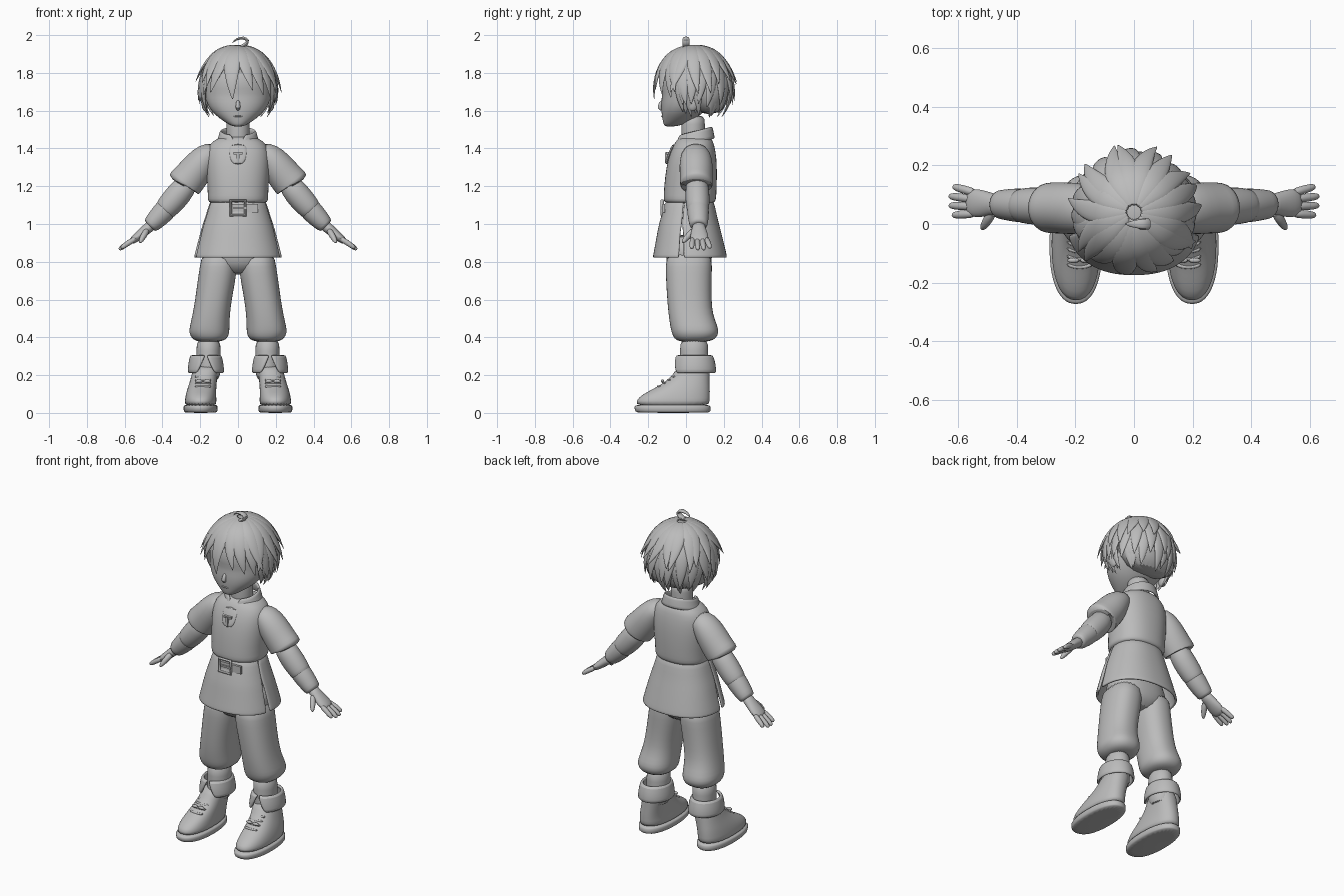
import bpy, bmesh, random
from math import sin, cos, pi, radians
from mathutils import Vector

random.seed(4)
if "Cube" in bpy.data.objects:
    bpy.data.objects.remove(bpy.data.objects["Cube"])

clay = bpy.data.materials.new("plain grey")
clay.use_nodes = True
clay.diffuse_color = (0.5, 0.5, 0.5, 1)
clay.node_tree.nodes["Principled BSDF"].inputs["Base Color"].default_value = clay.diffuse_color


def power(value, exponent):
    return abs(value) ** exponent * (1 if value >= 0 else -1)


def ring(z, half, front, back, cx=0, arc=None, tilt=0, p=2.3):
    """Horizontal rounded section, or only an arc of one."""
    count = 28
    start, end = arc or (0, 2 * pi)
    points = []
    for i in range(count):
        t = start + (end - start) * i / (count - 1 if arc else count)
        points.append(Vector((cx + half * power(cos(t), 2 / p),
                              (front + back) / 2 + (back - front) / 2 * power(sin(t), 2 / p),
                              z + tilt * sin(t))))
    return points


def tube(path, ref=(0, 1, 0), count=12):
    """Oval sections along a path of x, y, z, radius along ref, other radius."""
    spots = [Vector(step[:3]) for step in path]
    rings = []
    for i, (spot, step) in enumerate(zip(spots, path)):
        along = (spots[min(i + 1, len(spots) - 1)] - spots[max(i - 1, 0)]).normalized()
        other = along.cross(Vector(ref)).normalized()
        side = other.cross(along)
        rings.append([spot + side * step[3] * cos(2 * pi * k / count)
                      + other * step[4] * sin(2 * pi * k / count) for k in range(count)])
    return rings


def finish(obj, name):
    obj.name = name
    obj.data.materials.append(clay)
    obj.data.shade_smooth()
    obj.data.set_sharp_from_angle(angle=radians(50))
    return obj


def skin(name, lofts, side=1, closed=True, thick=0.0, levels=1):
    """Join rings into surfaces; side mirrors them, thick makes an open shell."""
    bm = bmesh.new()
    for rings in lofts:
        rows = [[bm.verts.new((v.x * side, v.y, v.z)) for v in r] for r in rings]
        count = len(rows[0])
        for low, high in zip(rows, rows[1:]):
            for k in range(count if closed else count - 1):
                n = (k + 1) % count
                bm.faces.new((low[k], low[n], high[n], high[k]))
        if not thick:
            bm.faces.new(rows[0])
            bm.faces.new(rows[-1])
    bmesh.ops.recalc_face_normals(bm, faces=bm.faces)
    mesh = bpy.data.meshes.new(name)
    bm.to_mesh(mesh)
    bm.free()
    obj = bpy.data.objects.new(name, mesh)
    bpy.context.collection.objects.link(obj)
    if thick:
        shell = obj.modifiers.new("shell", "SOLIDIFY")
        shell.thickness = thick
        shell.offset = 0
    if levels:
        obj.modifiers.new("smooth", "SUBSURF").levels = levels
        obj.modifiers["smooth"].render_levels = levels
    return finish(obj, name)


def ball(name, place, scale):
    bpy.ops.mesh.primitive_uv_sphere_add(segments=20, ring_count=12, radius=1, location=place)
    bpy.context.object.scale = scale
    return finish(bpy.context.object, name)


def box(name, place, size):
    bpy.ops.mesh.primitive_cube_add(size=1, location=place)
    bpy.context.object.scale = size
    return finish(bpy.context.object, name)


# Head, face and neck
skin("head", [[ring(*r, p=2.1) for r in (
    (1.515, .025, -.112, -.06), (1.53, .055, -.12, .0), (1.56, .1, -.126, .06),
    (1.6, .145, -.132, .1), (1.65, .17, -.132, .15), (1.69, .178, -.126, .18),
    (1.74, .18, -.14, .2), (1.83, .155, -.12, .19), (1.89, .1, -.06, .13), (1.92, .03, .0, .07))]])
skin("neck", [[ring(z, .062, -.025, .1, p=2) for z in (1.4, 1.47, 1.53, 1.58)]])
skin("nose", [tube([(0, -.12, 1.655, .008, .008), (0, -.136, 1.635, .012, .012),
                    (0, -.142, 1.615, .014, .013), (0, -.125, 1.603, .008, .008)], (1, 0, 0))])
ball("mouth", (0, -.126, 1.57), (.024, .006, .004))

# Hair: an inner cap and layers of pointed locks fanning out from the crown
skin("hair_cap", [[ring(*r, p=2) for r in (
    (1.58, .12, .06, .18), (1.64, .175, .03, .22), (1.72, .19, -.02, .235),
    (1.77, .19, -.14, .235), (1.85, .156, -.12, .2), (1.91, .1, -.06, .14), (1.935, .03, .01, .07))]])
crown = Vector((0, .04, 1.715))


def lock(turn, start, end, width, sweep=0.0, flick=.1, lift=1.0, steps=8):
    """One tapered lock; angles in degrees, turn zero is the front."""
    spots = []
    for i in range(steps + 1):
        s = i / steps
        polar = radians(start + (end - start) * s)
        around = radians(turn + sweep * s * s)
        reach = lift + flick * s ** 3
        spots.append(crown + Vector((.195 * sin(polar) * sin(around) * reach,
                                     -.2 * sin(polar) * cos(around) * reach,
                                     .225 * cos(polar) * lift)))
    rings = []
    for i, spot in enumerate(spots):
        s = i / steps
        along = (spots[min(i + 1, steps)] - spots[max(i - 1, 0)]).normalized()
        across = along.cross(spot - crown).normalized()
        out = across.cross(along)
        taper = (1 - s ** 2.5) * min(1, .25 + 2 * s) + .015
        rings.append([spot + across * width * taper * cos(pi * k / 4)
                      + out * .017 * taper * sin(pi * k / 4) for k in range(8)])
    return rings


def vary(amount):
    return random.uniform(-amount, amount)


skin("hair_nape", [lock(80 + 18 * i + vary(5), 50, 131 + vary(5), .045, vary(8), .03, .98)
                   for i in range(12)])
skin("hair_back", [lock(66 + 19 * i + vary(5), 25, 112 + vary(7), .05, vary(12), .13)
                   for i in range(13)])
skin("hair_upper", [lock(50 + 20 * i + vary(5), 6, 88 + vary(9), .05, vary(15), .17, 1.03)
                    for i in range(14)])
skin("hair_fringe", [lock(turn, 6, end, width, sweep, .07, 1.02) for turn, end, width, sweep in (
    (-68, 110, .05, -8), (-48, 98, .055, -12), (-30, 96, .055, -14), (-12, 105, .06, 4),
    (8, 93, .05, 14), (26, 99, .055, 14), (46, 103, .055, 10), (68, 112, .05, 6))])
skin("hair_temples", [lock(sign * turn, 50, end, .035, sign * 6, .06)
                      for sign in (1, -1) for turn, end in ((66, 124), (80, 133), (94, 130))])
skin("hair_curl", [tube([(.0, .0, 1.93, .02, .01), (.045, .0, 1.95, .02, .012),
                         (.055, .0, 1.972, .02, .011), (.03, .0, 1.988, .018, .01),
                         (-.01, .0, 1.98, .012, .006), (-.03, .0, 1.958, .002, .002)])])

# Tunic: bloused top, split skirt, stand collar, placket and buckle
skin("tunic_top", [[ring(*r) for r in (
    (1.468, .075, -.02, .115), (1.45, .115, -.045, .138), (1.42, .158, -.066, .15),
    (1.35, .172, -.096, .163), (1.25, .167, -.112, .165), (1.17, .16, -.118, .162),
    (1.13, .162, -.12, .16), (1.115, .155, -.114, .152), (1.108, .135, -.09, .13))]])
skirt_rows = ((1.125, .14, -.1, .14, 0), (1.05, .162, -.122, .155, 0), (.99, .182, -.138, .17, 0),
              (.96, .191, -.144, .178, .04), (.88, .212, -.158, .198, .05),
              (.83, .225, -.168, .21, .06), (.822, .225, -.168, .21, .06))
for name, begin, stop in (("tunic_skirt_front", pi + .2, 2 * pi - .2),
                          ("tunic_skirt_back", -.2, pi + .2)):
    skin(name, [[ring(*row[:4], arc=(begin + row[4], stop - row[4])) for row in skirt_rows]],
         closed=False, thick=.014)


def gapped(z, half, front, back, gap, cx=0, tilt=0):
    return ring(z, half, front, back, cx, (gap - pi / 2, 1.5 * pi - gap), tilt, 2)


skin("collar", [[gapped(1.425, .112, -.058, .148, .1, tilt=.025),
                 gapped(1.46, .095, -.045, .138, .22, tilt=.025),
                 gapped(1.494, .09, -.038, .134, .4, tilt=.022)]], closed=False, thick=.016)
skin("placket", [tube([(0, -.062, 1.425, .05, .008), (0, -.085, 1.38, .047, .008),
                       (0, -.098, 1.34, .044, .008), (0, -.104, 1.315, .022, .008)], (1, 0, 0))])
box("placket_tie", (0, -.098, 1.375), (.05, .016, .012))
box("placket_tab", (0, -.104, 1.35), (.014, .014, .055))
box("belt_strap", (.03, -.117, 1.083), (.15, .014, .045))
bpy.ops.mesh.primitive_torus_add(major_segments=4, minor_segments=8, major_radius=.055,
                                 minor_radius=.009, location=(0, -.126, 1.085),
                                 rotation=(pi / 2, pi / 4, 0))
finish(bpy.context.object, "belt_buckle")
box("buckle_prong", (.01, -.13, 1.085), (.07, .01, .01))

# Trouser seat
skin("trouser_seat", [[ring(*r) for r in (
    (.95, .15, -.1, .13), (.86, .185, -.11, .14), (.79, .18, -.105, .138), (.73, .07, -.06, .1))]])

for label, side in (("left", 1), ("right", -1)):
    def part(name, *lofts, **options):
        return skin(label + "_" + name, lofts, side, **options)

    # Arms
    part("sleeve", tube([(.11, .05, 1.39, .06, .05), (.16, .052, 1.365, .08, .07),
                         (.2, .053, 1.315, .09, .087), (.25, .055, 1.25, .088, .092),
                         (.285, .055, 1.212, .088, .097), (.29, .055, 1.206, .086, .095),
                         (.286, .055, 1.21, .07, .07)], count=20))
    part("forearm", tube([(.25, .058, 1.24, .06, .06), (.315, .06, 1.155, .066, .07),
                          (.36, .062, 1.105, .064, .066), (.388, .063, 1.072, .058, .06),
                          (.395, .063, 1.065, .05, .05)], count=16))
    part("wristband", tube([(.375, .063, 1.085, .05, .05), (.38, .063, 1.08, .061, .062),
                            (.42, .065, 1.037, .056, .056), (.462, .067, .994, .05, .047),
                            (.468, .067, .988, .042, .036)], count=16))
    part("palm", tube([(.45, .067, 1.0, .036, .033), (.485, .068, .972, .038, .028),
                       (.52, .07, .942, .05, .026), (.555, .072, .914, .05, .021),
                       (.57, .073, .902, .035, .012)]))
    fingers = []
    for base, tip, reach in ((.036, .03, .88), (.06, .063, 1), (.084, .095, 1), (.106, .128, .85)):
        fingers.append(tube([(.54 + .09 * reach * s, base + (tip - base) * s,
                              .924 - .06 * reach * s * (.8 + .2 * s), r, r)
                             for s, r in ((0, .014), (.4, .015), (.75, .014), (.95, .011), (1, .004))]))
    part("fingers", *fingers)
    part("thumb", tube([(.48, .045, .97, .018, .02), (.498, .015, .94, .017, .018),
                        (.512, -.008, .915, .014, .014), (.52, -.018, .898, .005, .005)], (1, 0, 0)))

    # Trouser leg gathered below the knee
    part("trouser_leg", [ring(z, half, front, back, cx) for z, half, front, back, cx in (
        (.86, .09, -.105, .138, .1), (.77, .099, -.108, .138, .104), (.7, .1, -.106, .136, .114),
        (.6, .097, -.1, .135, .13), (.52, .099, -.093, .142, .142), (.46, .105, -.084, .168, .15),
        (.425, .108, -.077, .174, .153), (.395, .095, -.064, .16, .15), (.375, .066, -.04, .125, .152))])

    # Boot with sole, turned-down cuff and laces
    part("boot_shaft", [ring(z, .064, -.032, .118, .156, p=2) for z in (.16, .25, .33, .4)])
    part("boot_upper", [ring(z, half, front, back, cx) for z, half, front, back, cx in (
        (.03, .084, -.266, .125, .198), (.065, .084, -.266, .126, .198), (.095, .081, -.236, .127, .196),
        (.125, .077, -.178, .127, .192), (.155, .073, -.125, .126, .186), (.185, .07, -.085, .126, .18),
        (.225, .068, -.055, .126, .172), (.25, .062, -.04, .12, .168))])
    part("boot_sole", [ring(z, half, front, .13, .198) for z, half, front in (
        (.0, .084, -.262), (.006, .09, -.27), (.036, .092, -.276), (.045, .087, -.27))])
    part("boot_cuff", [gapped(z, half, front, back, gap, .17) for z, half, front, back, gap in (
        (.302, .07, -.04, .128, .05), (.296, .08, -.055, .142, .1), (.25, .087, -.062, .15, .3),
        (.21, .091, -.067, .155, .55))], closed=False, thick=.016)
    laces = []
    for y, z in ((-.082, .192), (-.104, .174), (-.13, .158), (-.158, .14)):
        laces.append(tube([(.185 + dx, y + abs(dx) / 2, z, .007, .007)
                           for dx in (-.045, -.02, .02, .045)], (0, 0, 1), 8))
    part("boot_laces", *laces)
    for sign in (1, -1):
        ball(label + "_lace_bow", (side * .185 + sign * .022, -.124, .168), (.02, .009, .009))
    ball(label + "_ear", (side * .175, .035, 1.64), (.018, .03, .042))
